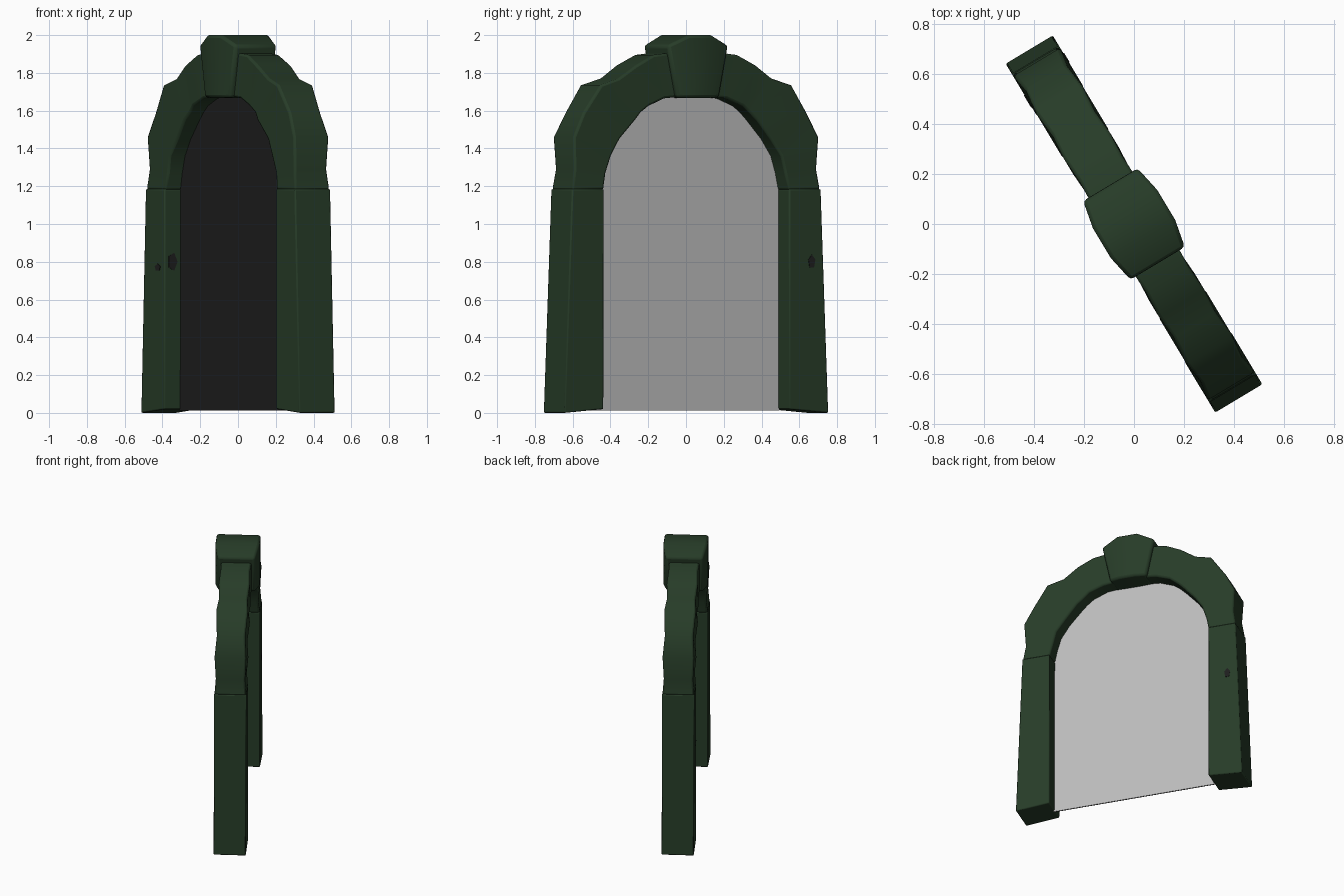
import bpy, bmesh, math
from mathutils import Matrix, Vector

if "Cube" in bpy.data.objects:
    bpy.data.objects.remove(bpy.data.objects["Cube"])

# The arch is built along local x, thickness along local y, then turned about z
TURN = Matrix.Rotation(math.radians(-59), 4, 'Z')


def material(name, rgb):
    m = bpy.data.materials.new(name)
    m.diffuse_color = (*rgb, 1)
    m.use_nodes = True
    m.node_tree.nodes["Principled BSDF"].inputs["Base Color"].default_value = m.diffuse_color
    return m


GREEN = material("dark_green_stone", (0.02, 0.045, 0.021))
DARK = material("near_black", (0.013, 0.013, 0.013))
GREY = material("light_grey", (0.5, 0.5, 0.5))


def finish(name, bm, mat, bevel=0.0):
    bmesh.ops.recalc_face_normals(bm, faces=bm.faces)
    bm.transform(TURN)
    me = bpy.data.meshes.new(name)
    bm.to_mesh(me)
    bm.free()
    me.materials.append(mat)
    ob = bpy.data.objects.new(name, me)
    bpy.context.collection.objects.link(ob)
    bpy.context.view_layer.objects.active = ob
    ob.select_set(True)
    if bevel:
        b = ob.modifiers.new("soft_edges", 'BEVEL')
        b.width = bevel
        b.segments = 2
        b.limit_method = 'ANGLE'
        b.angle_limit = math.radians(50)
        bpy.ops.object.shade_smooth_by_angle(angle=math.radians(40))
    ob.select_set(False)
    return ob


def loft(name, stations, side=1, bevel=0.012):
    """Four-sided sweep; station = inner x, inner z, outer x, outer z, half depth."""
    bm = bmesh.new()
    rings = []
    for xi, zi, xo, zo, h in stations:
        rings.append([bm.verts.new((side * x, y, z)) for x, y, z in
                      ((xi, -h, zi), (xo, -h, zo), (xo, h, zo), (xi, h, zi))])
    for a, b in zip(rings, rings[1:]):
        for i in range(4):
            j = (i + 1) % 4
            bm.faces.new((a[i], a[j], b[j], b[i]))
    bm.faces.new(rings[0])
    bm.faces.new(rings[-1])
    return finish(name, bm, GREEN, bevel)


POST = [(0.574, 0.02, 0.815, 0.0, 0.11), (0.572, 1.185, 0.768, 1.185, 0.11)]
ARCH = [
    (0.572, 1.18, 0.766, 1.18, 0.108),
    (0.553, 1.27, 0.748, 1.29, 0.100),
    (0.525, 1.36, 0.757, 1.46, 0.108),
    (0.465, 1.45, 0.690, 1.59, 0.097),
    (0.375, 1.55, 0.590, 1.735, 0.108),
    (0.335, 1.59, 0.475, 1.77, 0.098),
    (0.290, 1.625, 0.370, 1.84, 0.106),
    (0.190, 1.665, 0.260, 1.895, 0.100),
    (0.080, 1.675, 0.120, 1.91, 0.105),
]
KEY = [
    (-0.130, 1.67, -0.187, 1.945, 0.127),
    (-0.055, 1.668, -0.070, 2.0, 0.150),
    (0.055, 1.668, 0.070, 2.0, 0.150),
    (0.130, 1.67, 0.187, 1.945, 0.127),
]

# Posts and half arches on both sides
for side, word in ((1, "near"), (-1, "far")):
    loft(word + "_post", POST, side, 0.007)
    loft(word + "_arch_stones", ARCH, side)

# Keystone
loft("keystone", KEY, 1, 0.015)


# Door panel filling the opening: dark on one side, pale on the other
def panel(name, y0, y1, mat):
    half = [(0.58, 0.012)] + [(s[0] + 0.006, s[1] + 0.006) for s in ARCH]
    outline = half + [(-x, z) for x, z in reversed(half)]
    bm = bmesh.new()
    front = bm.faces.new([bm.verts.new((x, y0, z)) for x, z in outline])
    ext = bmesh.ops.extrude_face_region(bm, geom=[front])
    new = [g for g in ext["geom"] if isinstance(g, bmesh.types.BMVert)]
    bmesh.ops.translate(bm, verts=new, vec=Vector((0, y1 - y0, 0)))
    if front.is_valid is False or len(bm.faces) < len(outline) + 2:
        bm.faces.new([v for v in bm.verts if v not in new])
    finish(name, bm, mat)


panel("door_dark_side", -0.012, -0.008, DARK)
panel("door_pale_side", -0.007, -0.003, GREY)


# Small dark chips on the far post
def chip(name, loc, size, axis):
    bm = bmesh.new()
    bmesh.ops.create_cone(bm, cap_ends=True, segments=5, radius1=0.5,
                          radius2=0.5, depth=0.006)
    rot = Matrix.Rotation(math.pi / 2, 4, 'X' if axis == 'Y' else 'Y')
    scale = Matrix.Diagonal((*size, 1))
    bm.transform(Matrix.Translation(loc) @ scale @ rot)
    finish(name, bm, DARK)


chip("front_chip", (-0.64, -0.11, 0.77), (0.06, 1, 0.04), 'Y')
chip("inner_chip", (-0.574, -0.06, 0.80), (1, 0.06, 0.10), 'X')
chip("back_chip", (-0.71, 0.11, 0.80), (0.045, 1, 0.075), 'Y')
